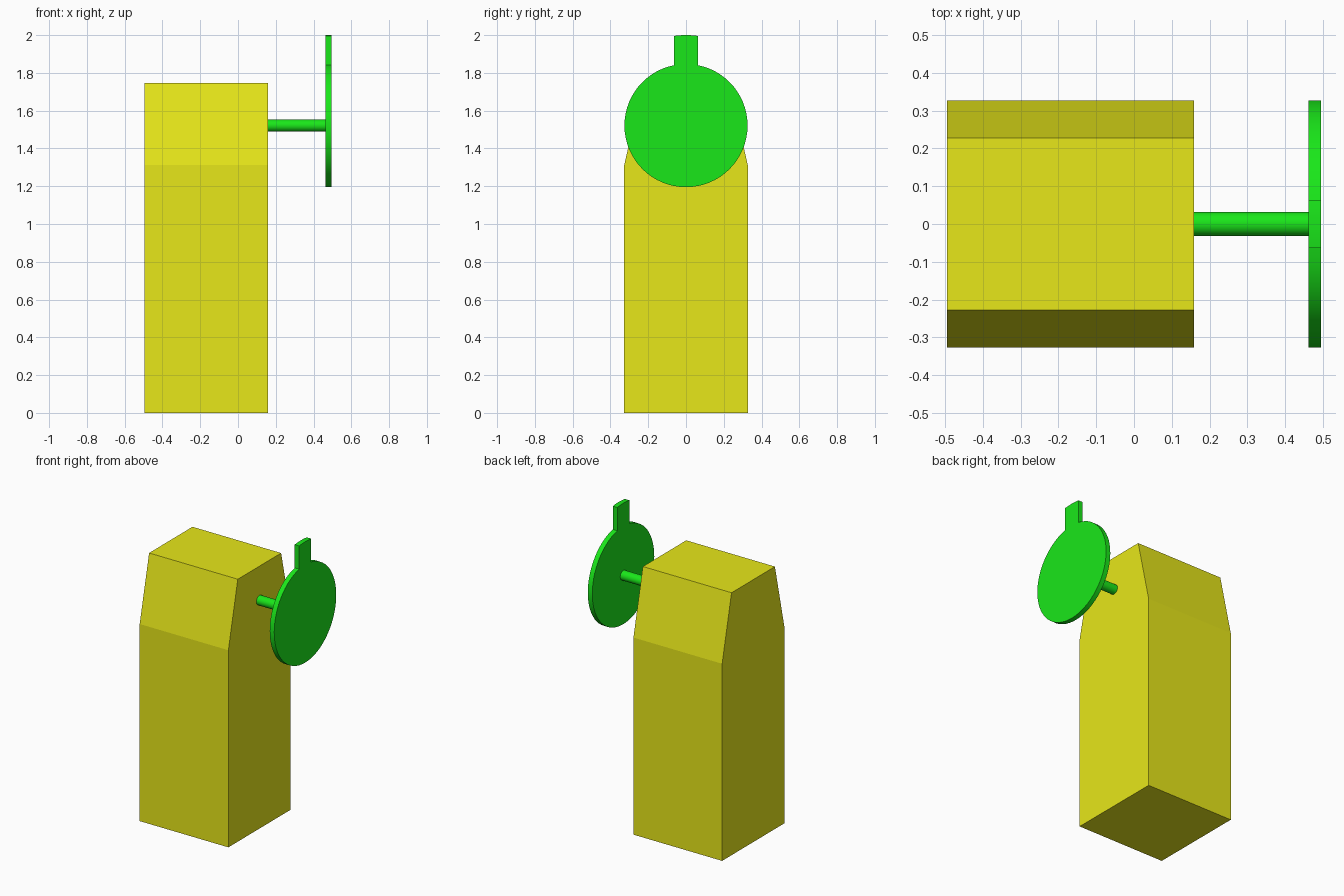
import bpy, bmesh
from math import sin, cos, pi, asin

if "Cube" in bpy.data.objects:
    bpy.data.objects.remove(bpy.data.objects["Cube"])


def material(name, rgb):
    m = bpy.data.materials.new(name)
    m.diffuse_color = (*rgb, 1)
    m.use_nodes = True
    m.node_tree.nodes["Principled BSDF"].inputs["Base Color"].default_value = m.diffuse_color
    return m


def extrude_x(name, outline, x0, x1, mat, smooth=False):
    """Extrude a (y, z) outline along x into a closed solid."""
    bm = bmesh.new()
    face = bm.faces.new([bm.verts.new((x0, y, z)) for y, z in outline])
    new = bmesh.ops.extrude_face_region(bm, geom=[face])["geom"]
    bmesh.ops.translate(bm, vec=(x1 - x0, 0, 0),
                        verts=[v for v in new if isinstance(v, bmesh.types.BMVert)])
    bmesh.ops.recalc_face_normals(bm, faces=bm.faces)
    mesh = bpy.data.meshes.new(name)
    bm.to_mesh(mesh)
    bm.free()
    mesh.materials.append(mat)
    obj = bpy.data.objects.new(name, mesh)
    bpy.context.collection.objects.link(obj)
    if smooth:
        bpy.ops.object.select_all(action='DESELECT')
        obj.select_set(True)
        bpy.context.view_layer.objects.active = obj
        bpy.ops.object.shade_smooth_by_angle()
    return obj


def arc(r, cz, a0, a1, n):
    """Points on an arc; the angle is measured from straight up."""
    steps = [a0 + (a1 - a0) * i / n for i in range(n + 1)]
    return [(r * sin(a), cz + r * cos(a)) for a in steps]


yellow = material("yellow", (0.8, 0.8, 0.01))
green = material("green", (0.01, 0.8, 0.01))
CZ = 1.521

# Body: square post with the top tapered on the front and back
half = [(0.327, 0), (0.327, 1.312), (0.228, 1.747)]
extrude_x("body", half + [(-y, z) for y, z in reversed(half)], -0.495, 0.158, yellow)

# Axle between body and disc
extrude_x("axle", arc(0.032, CZ, 0, 2 * pi, 32)[:-1], 0.158, 0.464, green, True)

# Disc with an upright tab whose end is slightly curved
R, TAB, TOP = 0.326, 0.063, 0.479
a, b = asin(TAB / R), asin(TAB / TOP)
outline = arc(R, CZ, a, 2 * pi - a, 60) + arc(TOP, CZ, -b, b, 6)
extrude_x("disc_with_tab", outline, 0.462, 0.495, green, True)
